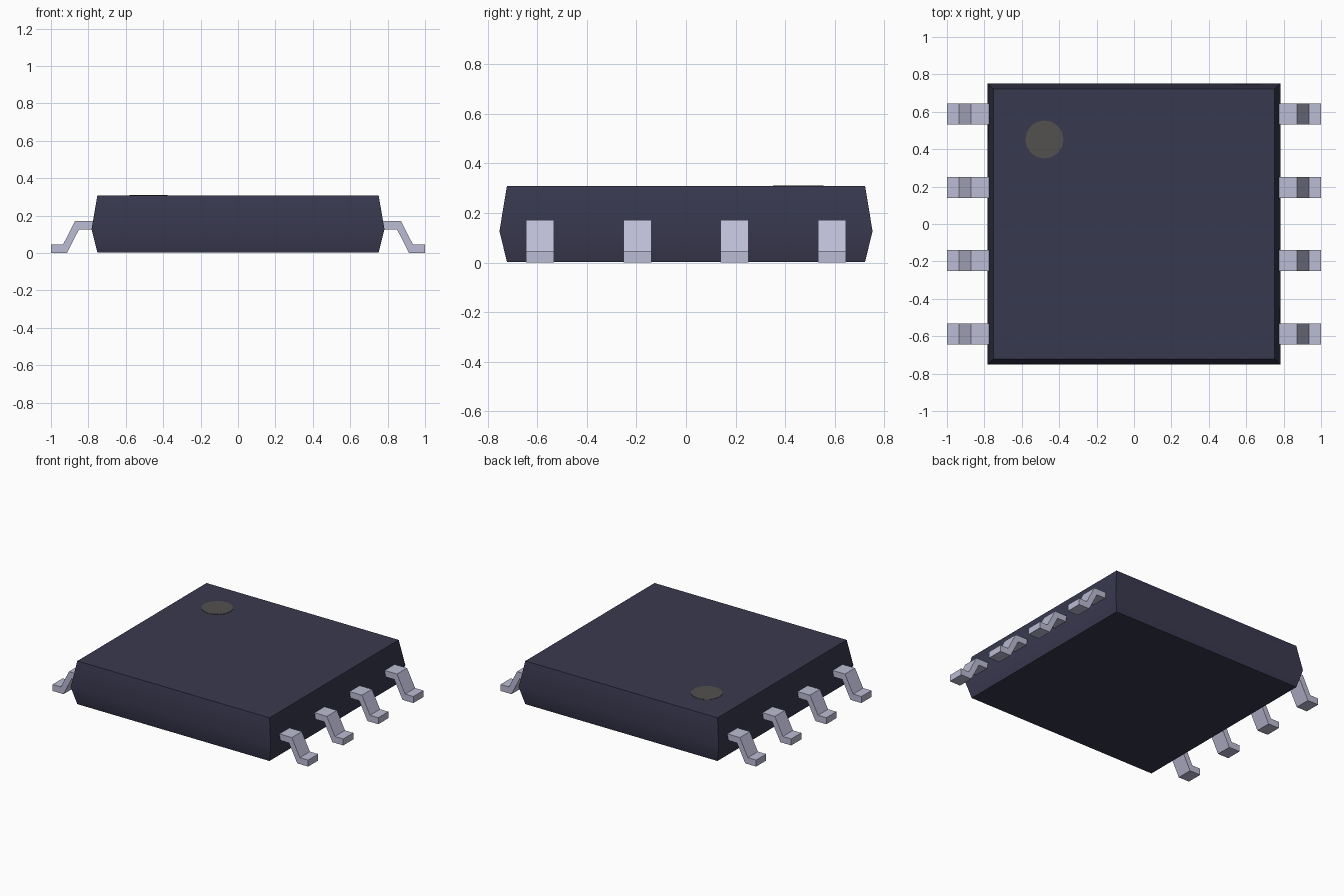
import bpy
import bmesh
import math

cube = bpy.data.objects.get("Cube")
if cube:
    bpy.data.objects.remove(cube, do_unlink=True)


def srgb(r, g, b):
    def lin(c):
        c /= 255
        return c / 12.92 if c <= 0.04045 else ((c + 0.055) / 1.055) ** 2.4
    return (lin(r), lin(g), lin(b), 1.0)


def material(name, color):
    m = bpy.data.materials.new(name)
    m.use_nodes = True
    m.diffuse_color = color
    bsdf = next(n for n in m.node_tree.nodes if n.type == 'BSDF_PRINCIPLED')
    bsdf.inputs["Base Color"].default_value = color
    return m


def add_object(name, bm, mat):
    bmesh.ops.recalc_face_normals(bm, faces=bm.faces)
    mesh = bpy.data.meshes.new(name)
    bm.to_mesh(mesh)
    bm.free()
    mesh.materials.append(mat)
    ob = bpy.data.objects.new(name, mesh)
    bpy.context.collection.objects.link(ob)
    return ob


def loft(rings):
    """Closed solid through rings with equal point counts."""
    bm = bmesh.new()
    loops = [[bm.verts.new(p) for p in ring] for ring in rings]
    n = len(loops[0])
    for a, b in zip(loops, loops[1:]):
        for i in range(n):
            j = (i + 1) % n
            bm.faces.new((a[i], a[j], b[j], b[i]))
    bm.faces.new(loops[0][::-1])
    bm.faces.new(loops[-1])
    return bm


body_mat = material("dark epoxy", srgb(57, 57, 80))
lead_mat = material("lead metal", srgb(188, 188, 213))
dot_mat = material("marker grey", srgb(82, 81, 78))

# Package body: drafted upper and lower halves meeting at the waist
TOP = 0.308
sections = [(0.752, 0.722, 0.003), (0.783, 0.752, 0.127), (0.752, 0.722, TOP)]
body = add_object("body", loft(
    [[(-x, -y, z), (x, -y, z), (x, y, z), (-x, y, z)] for x, y, z in sections]), body_mat)
bpy.ops.object.select_all(action='DESELECT')
body.select_set(True)
bpy.context.view_layer.objects.active = body
bpy.ops.object.shade_smooth_by_angle(angle=math.radians(30))

# Pin one marker: thin disc on the top face
dot = [(-0.479 + 0.102 * math.cos(t), 0.452 + 0.102 * math.sin(t))
       for t in (math.tau * i / 16 for i in range(16))]
add_object("pin_one_marker", loft(
    [[(x, y, z) for x, y in dot] for z in (TOP - 0.001, TOP + 0.002)]), dot_mat)

# Gull-wing leads: one bent profile repeated along both sides
profile = [(0.765, 0.127), (0.85, 0.127), (0.915, 0.0), (1.0, 0.0),
           (1.0, 0.046), (0.935, 0.046), (0.872, 0.171), (0.765, 0.171)]
HALF_WIDTH = 0.056
for side, label in ((1, "left"), (-1, "right")):
    for i in range(4):
        yc = (i - 1.5) * 0.392
        add_object(f"{label}_lead_{i + 1}", loft(
            [[(side * x, y, z) for x, z in profile]
             for y in (yc - HALF_WIDTH, yc + HALF_WIDTH)]), lead_mat)
